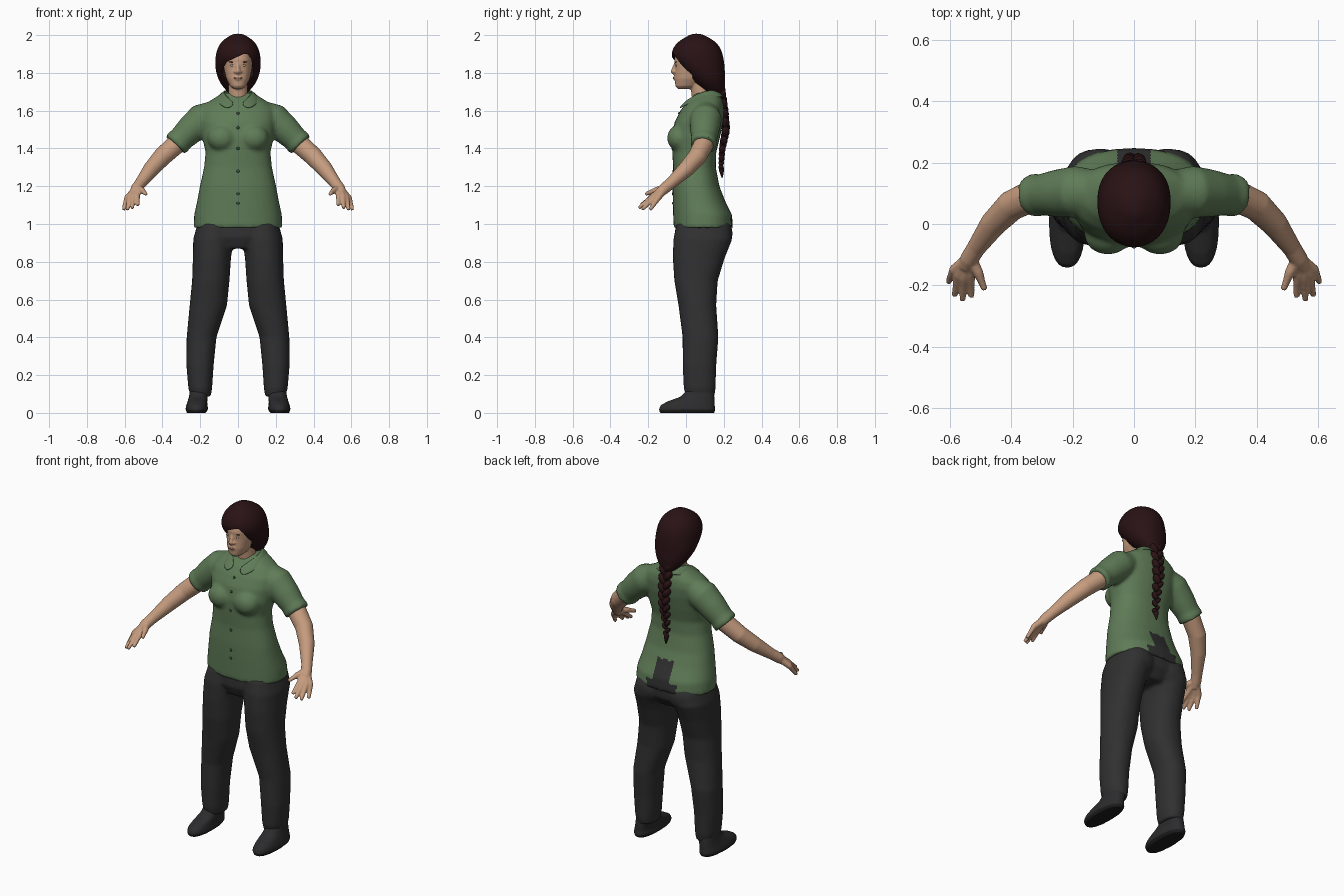
import bpy, bmesh
from math import cos, sin, pi, copysign
from mathutils import Vector, Matrix
from mathutils.bvhtree import BVHTree

if "Cube" in bpy.data.objects:
    bpy.data.objects.remove(bpy.data.objects["Cube"])


def material(name, r, g, b):
    m = bpy.data.materials.new(name)
    m.use_nodes = True
    m.diffuse_color = (r, g, b, 1)
    bsdf = m.node_tree.nodes["Principled BSDF"]
    bsdf.inputs["Base Color"].default_value = (r, g, b, 1)
    bsdf.inputs["Roughness"].default_value = 0.8
    return m


SKIN = material("skin", 0.56, 0.33, 0.21)
HAIR = material("dark brown hair", 0.022, 0.006, 0.007)
GREEN = material("green cloth", 0.115, 0.2, 0.095)
BLACK = material("charcoal cloth", 0.03, 0.03, 0.031)
LEATHER = material("dark leather", 0.025, 0.025, 0.027)
SOLE = material("black sole", 0.012, 0.012, 0.012)
LIPS = material("lips", 0.36, 0.16, 0.11)
WHITE = material("eye white", 0.5, 0.45, 0.4)
BUTTON = material("dark green button", 0.04, 0.075, 0.035)


def bridge(bm, rings):
    loops = [[bm.verts.new(p) for p in r] for r in rings]
    for a, b in zip(loops, loops[1:]):
        for i in range(len(a)):
            j = (i + 1) % len(a)
            bm.faces.new((a[i], a[j], b[j], b[i]))
    bm.faces.new(loops[0])
    bm.faces.new(loops[-1])


def loft(bm, rings, s=1, e=2.3, n=32):
    """Stacked horizontal rings: x centre, height, front y, back y, half width."""
    def bend(v):
        return copysign(abs(v) ** (2 / e), v)
    out = []
    for x, z, yf, yb, hw in rings:
        out.append([(s * (x + hw * bend(cos(2 * pi * i / n))),
                     (yf + yb) / 2 + (yb - yf) / 2 * bend(sin(2 * pi * i / n)), z)
                    for i in range(n)])
    bridge(bm, out)


def tube(bm, pts, s=1, n=16):
    """Round limb through points given as x, y, z, radius."""
    c = [Vector((s * p[0], p[1], p[2])) for p in pts]
    rings = []
    for k, p in enumerate(c):
        t = (c[min(k + 1, len(c) - 1)] - c[max(k - 1, 0)]).normalized()
        u = t.cross(Vector((0, 1, 0.3))).normalized()
        v = t.cross(u)
        r = pts[k][3]
        rings.append([p + r * (cos(2 * pi * i / n) * u + sin(2 * pi * i / n) * v)
                      for i in range(n)])
    bridge(bm, rings)


def ball(bm, loc, scale, rot=0.0):
    m = Matrix.Translation(loc) @ Matrix.Rotation(rot, 4, 'Y') @ Matrix.Diagonal((*scale, 1))
    bmesh.ops.create_uvsphere(bm, u_segments=16, v_segments=10, radius=1, matrix=m)


def finish(name, bm, mats):
    bmesh.ops.recalc_face_normals(bm, faces=bm.faces)
    me = bpy.data.meshes.new(name)
    bm.to_mesh(me)
    bm.free()
    for m in mats:
        me.materials.append(m)
    me.shade_smooth()
    ob = bpy.data.objects.new(name, me)
    bpy.context.collection.objects.link(ob)
    return ob


def bake(ob):
    me = bpy.data.meshes.new_from_object(
        ob.evaluated_get(bpy.context.evaluated_depsgraph_get()))
    ob.modifiers.clear()
    ob.data = me
    me.shade_smooth()


def blend(name, bm, mats, voxel, rounds=5):
    """Merge overlapping volumes into one soft skin."""
    ob = finish(name, bm, mats)
    rm = ob.modifiers.new("merge", 'REMESH')
    rm.mode = 'VOXEL'
    rm.voxel_size = voxel
    sm = ob.modifiers.new("soften", 'SMOOTH')
    sm.factor = 0.5
    sm.iterations = rounds
    bake(ob)
    return ob


def front_y(ob, x, z):
    tree = BVHTree.FromObject(ob, bpy.context.evaluated_depsgraph_get())
    hit = tree.ray_cast(Vector((x, -1, z)), Vector((0, 1, 0)))[0]
    return hit.y if hit else 0


# Shirt: torso, bust and sleeves with turned cuffs
bm = bmesh.new()
loft(bm, [(0, .98, -.066, .25, .237), (0, 1.05, -.068, .243, .232), (0, 1.12, -.07, .208, .217),
          (0, 1.2, -.071, .177, .202), (0, 1.3, -.068, .158, .18), (0, 1.38, -.073, .16, .172),
          (0, 1.46, -.075, .18, .19), (0, 1.54, -.06, .197, .2), (0, 1.6, -.03, .202, .2),
          (0, 1.64, 0, .198, .168), (0, 1.67, .03, .188, .12), (0, 1.695, .05, .17, .08)])
for s in (1, -1):
    ball(bm, (s * .085, -.035, 1.455), (.078, .066, .07))
    tube(bm, [(.12, .105, 1.585, .07), (.19, .105, 1.555, .085), (.25, .1, 1.5, .078),
              (.31, .095, 1.442, .066), (.312, .095, 1.44, .071), (.333, .092, 1.418, .07)], s, 24)
shirt = blend("shirt", bm, [GREEN, BLACK], .01, 6)
# the back hem is open in the middle
for p in shirt.data.polygons:
    x, y, z = p.center
    if y > .1 and ((abs(x) < .055 and z < 1.15) or (abs(x) < .1 and z < 1.03)):
        p.material_index = 1

# Collar: folded strip, mirrored
bm = bmesh.new()
upper = [(0, .165, 1.712), (.055, .15, 1.712), (.08, .09, 1.704), (.055, .025, 1.672), (.006, -.012, 1.638)]
lower = [(0, .205, 1.672), (.08, .19, 1.672), (.128, .09, 1.662), (.1, .0, 1.632), (.055, -.048, 1.602)]
a, b = [[bm.verts.new(p) for p in row] for row in (upper, lower)]
for i in range(len(a) - 1):
    bm.faces.new((a[i], b[i], b[i + 1], a[i + 1]))
collar = finish("collar", bm, [GREEN])
mir = collar.modifiers.new("mirror", 'MIRROR')
mir.use_clip = True
sol = collar.modifiers.new("thickness", 'SOLIDIFY')
sol.thickness = .012
sol.offset = 0
collar.modifiers.new("round", 'SUBSURF').levels = 2
bake(collar)

# Shirt buttons
bm = bmesh.new()
for z in (1.585, 1.51, 1.4, 1.28, 1.16, 1.11):
    ball(bm, (0, front_y(shirt, 0, z), z), (.008, .004, .008))
finish("shirt_buttons", bm, [BUTTON])

# Trousers: hips and two legs
bm = bmesh.new()
loft(bm, [(0, .87, -.035, .19, .1), (0, .93, -.06, .235, .2), (0, 1.0, -.055, .238, .222),
          (0, 1.1, -.052, .195, .198), (0, 1.15, -.05, .175, .18)])
for s in (1, -1):
    loft(bm, [(.197, .085, .0, .15, .053), (.2, .13, -.012, .157, .063), (.201, .25, -.018, .16, .072),
              (.193, .4, -.018, .172, .079), (.157, .57, -.04, .16, .099), (.144, .7, -.062, .168, .099),
              (.138, .82, -.07, .205, .101), (.13, .92, -.067, .245, .107), (.115, 1.0, -.05, .232, .1)], s, 2.2)
    ball(bm, (s * .11, .165, .95), (.1, .083, .09))
blend("trousers", bm, [BLACK], .01, 5)

# Shoes with darker soles
for s, side in ((1, "left"), (-1, "right")):
    bm = bmesh.new()
    loft(bm, [(.22, -.001, -.138, .15, .05), (.218, .02, -.144, .156, .06), (.218, .04, -.135, .152, .056),
              (.215, .06, -.1, .152, .052), (.21, .085, -.03, .15, .05), (.205, .13, .015, .145, .047)], s, 2.4)
    shoe = blend(side + "_shoe", bm, [LEATHER, SOLE], .006, 3)
    for p in shoe.data.polygons:
        p.material_index = int(p.center.z < .016)

    # Arm and hand
    bm = bmesh.new()
    tube(bm, [(.25, .1, 1.5, .05), (.33, .093, 1.42, .053), (.4, .06, 1.357, .05), (.46, .0, 1.29, .043),
              (.515, -.078, 1.218, .031), (.538, -.115, 1.187, .03), (.55, -.14, 1.165, .025)], s, 20)
    wrist = (.535, -.11, 1.19, .022)
    fingers = [((.535, -.168, 1.153), (.53, -.238, 1.1)), ((.555, -.175, 1.146), (.56, -.25, 1.085)),
               ((.573, -.167, 1.14), (.586, -.234, 1.076)), ((.588, -.15, 1.136), (.606, -.19, 1.075)),
               ((.508, -.16, 1.178), (.487, -.215, 1.158))]
    for knuckle, tip in fingers:
        tube(bm, [wrist, (*knuckle, .017), (*Vector(knuckle).lerp(Vector(tip), .5), .0125), (*tip, .01)], s, 12)
    blend(side + "_arm", bm, [SKIN], .005, 4)

# Head: face, nose, lips volume and neck
bm = bmesh.new()
loft(bm, [(0, 1.714, -.042, .02, .022), (0, 1.73, -.056, .06, .043), (0, 1.77, -.06, .11, .063),
          (0, 1.82, -.058, .15, .074), (0, 1.87, -.062, .17, .077), (0, 1.92, -.05, .16, .07),
          (0, 1.96, -.01, .12, .045)])
tube(bm, [(0, .1, 1.58, .062), (0, .085, 1.66, .053), (0, .07, 1.76, .05)])
tube(bm, [(0, -.056, 1.85, .007), (0, -.064, 1.825, .01), (0, -.069, 1.808, .013), (0, -.06, 1.8, .012)])
ball(bm, (0, -.058, 1.773), (.022, .01, .012))
for s in (1, -1):
    ball(bm, (s * .013, -.06, 1.806), (.01, .01, .008))
head = blend("head", bm, [SKIN], .005, 3)


# Painted face details: thin plates on the skin
def face_plate(name, mat, spots):
    bm = bmesh.new()
    for x, z, w, h, rot in spots:
        ball(bm, (x, front_y(head, x, z), z), (w, .003, h), rot)
    finish(name, bm, [mat])


face_plate("eyes", WHITE, [(s * .031, 1.84, .012, .005, 0) for s in (1, -1)])
face_plate("pupils", SOLE, [(s * .031, 1.84, .005, .0055, 0) for s in (1, -1)])
face_plate("eyebrows", HAIR, [(s * .033, 1.857, .018, .0035, -s * .15) for s in (1, -1)])
face_plate("mouth", LIPS, [(0, 1.773, .021, .006, 0)])

# Hair cap with a slanted fringe cut out over the face
bm = bmesh.new()
loft(bm, [(0, 1.665, .14, .2, .025), (0, 1.7, .1, .205, .055), (0, 1.74, .045, .21, .094), (0, 1.8, -.01, .207, .118),
          (0, 1.84, -.05, .205, .121), (0, 1.88, -.08, .2, .121), (0, 1.925, -.075, .188, .113),
          (0, 1.965, -.045, .16, .09), (0, 1.99, .0, .115, .055), (0, 2.008, .03, .08, .025)], 1, 2.1, 24)
hair = finish("hair", bm, [HAIR])
bm = bmesh.new()
outline = [(-.078, 1.6), (-.082, 1.77), (-.077, 1.83), (-.06, 1.858), (-.02, 1.877), (.03, 1.9),
           (.05, 1.9), (.07, 1.875), (.083, 1.8), (.078, 1.6)]
bridge(bm, [[(x, y, z) for x, z in outline] for y in (-.2, .035)])
cutter = finish("fringe_cutter", bm, [HAIR])
cutter.hide_render = True
hair.modifiers.new("round", 'SUBSURF').levels = 2
cut = hair.modifiers.new("fringe", 'BOOLEAN')
cut.operation = 'DIFFERENCE'
cut.object = cutter
bake(hair)
bpy.data.objects.remove(cutter)
hair.data.set_sharp_from_angle(angle=.7)

# Braid: alternating slanted locks that shrink to a tuft
bm = bmesh.new()
path = [Vector(p) for p in ((0, .182, 1.71), (0, .2, 1.6), (0, .212, 1.5), (0, .192, 1.4), (0, .185, 1.3))]
count = 18
for i in range(count):
    t = i / (count - 1) * (len(path) - 1.001)
    c = path[int(t)].lerp(path[int(t) + 1], t % 1)
    size = 1 - .55 * (i / count) ** 1.5
    s = 1 if i % 2 else -1
    ball(bm, c + Vector((s * .016 * size, 0, 0)), (.022 * size, .027 * size, .037 * size), s * .6)
tube(bm, [(0, .186, 1.31, .012), (0, .188, 1.285, .014), (0, .192, 1.245, .003)])
finish("braid", bm, [HAIR])
